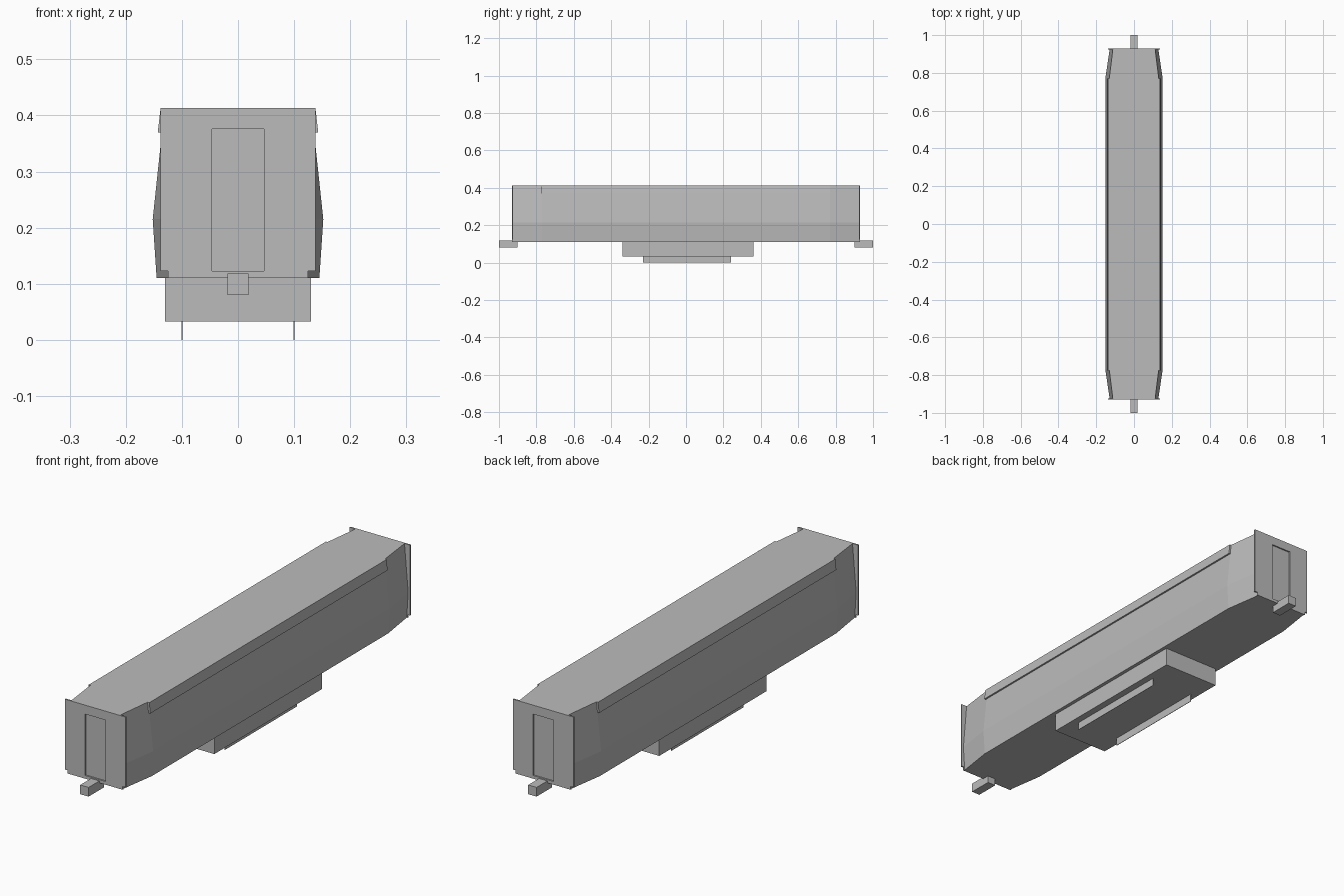
import bpy
import bmesh

cube = bpy.data.objects.get("Cube")
if cube:
    bpy.data.objects.remove(cube, do_unlink=True)

grey = bpy.data.materials.new("plain grey")
grey.use_nodes = True
colour = (0.5, 0.5, 0.5, 1)
grey.diffuse_color = colour
grey.node_tree.nodes["Principled BSDF"].inputs["Base Color"].default_value = colour


def loft(name, sections):
    """Skin a solid through (y, [(x, z), ...]) cross-sections."""
    bm = bmesh.new()
    rings = [[bm.verts.new((x, y, z)) for x, z in outline] for y, outline in sections]
    for a, b in zip(rings, rings[1:]):
        for i in range(len(a)):
            j = (i + 1) % len(a)
            bm.faces.new((a[i], a[j], b[j], b[i]))
    bm.faces.new(rings[0])
    bm.faces.new(rings[-1])
    bmesh.ops.recalc_face_normals(bm, faces=bm.faces)
    mesh = bpy.data.meshes.new(name)
    bm.to_mesh(mesh)
    bm.free()
    mesh.materials.append(grey)
    obj = bpy.data.objects.new(name, mesh)
    bpy.context.collection.objects.link(obj)
    return obj


def prism(name, y0, y1, outline):
    return loft(name, [(y0, outline), (y1, outline)])


def box(name, x0, x1, y0, y1, z0, z1):
    return prism(name, y0, y1, [(x0, z0), (x1, z0), (x1, z1), (x0, z1)])


def mirrored(half):
    """Complete a right-hand outline with its mirror image."""
    return half + [(-x, z) for x, z in reversed(half)]


BOTTOM, WAIST, ROOF = 0.11, 0.215, 0.413
END, PANEL = 0.93, 0.006

# Carriage body: bulging sides, narrowing towards both ends
middle = mirrored([(0.145, BOTTOM), (0.152, WAIST), (0.131, ROOF)])
end = mirrored([(0.122, BOTTOM), (0.129, WAIST), (0.112, ROOF)])
inner = END - PANEL
loft("carriage_body", [(-inner, end), (-0.77, middle), (0.77, middle), (inner, end)])

# Rain gutters along the roof edges
for side, s in (("left", 1), ("right", -1)):
    gutter = [(0.13, 0.37), (0.143, 0.37), (0.138, ROOF), (0.13, ROOF)]
    prism(side + "_gutter", -0.775, 0.77, [(s * x, z) for x, z in gutter])

# End walls with a recessed doorway, sill and coupler
frame = mirrored([(0.046, 0.123), (0.138, 0.123), (0.138, ROOF)])
frame = frame + [(-0.046, 0.376), (0.046, 0.376)]
for side, s in (("front", -1), ("back", 1)):
    prism(side + "_end_wall", s * inner, s * END, frame)
    box(side + "_door_sill", -0.125, 0.125, s * inner, s * END, BOTTOM, 0.123)
    box(side + "_coupler", -0.019, 0.019, s * 0.9, s, 0.08, 0.118)

# Equipment box under the floor with two thin hanging skirts
box("underfloor_box", -0.13, 0.13, -0.34, 0.36, 0.033, BOTTOM)
for side, s in (("left", 1), ("right", -1)):
    box(side + "_skirt", s * 0.099, s * 0.101, -0.23, 0.24, 0, 0.033)
